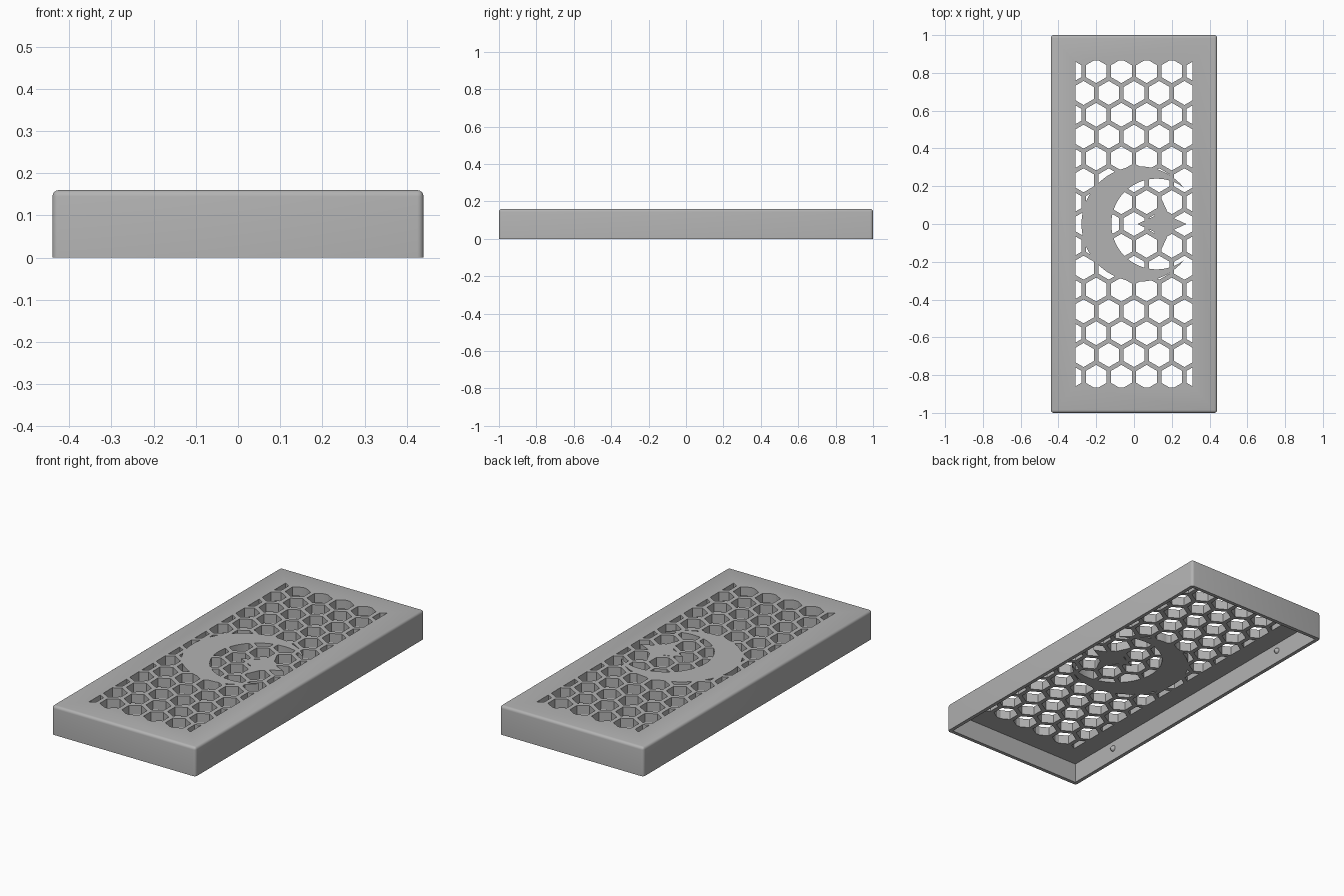
import bpy
import bmesh
from math import sin, cos, pi, acos, sqrt
from mathutils import Matrix

old = bpy.data.objects.get("Cube")
if old:
    bpy.data.objects.remove(old, do_unlink=True)

WIDTH, LENGTH, HEIGHT = 0.88, 2.0, 0.16
WALL, TOP = 0.02, 0.05
PITCH, HOLE_R = 0.1335, 0.0635

grey = bpy.data.materials.new("plain grey")
grey.use_nodes = True
grey.diffuse_color = (0.45, 0.45, 0.45, 1)
grey.node_tree.nodes["Principled BSDF"].inputs["Base Color"].default_value = grey.diffuse_color


def make_object(name, bm):
    bmesh.ops.recalc_face_normals(bm, faces=bm.faces)
    mesh = bpy.data.meshes.new(name)
    bm.to_mesh(mesh)
    bm.free()
    mesh.materials.append(grey)
    obj = bpy.data.objects.new(name, mesh)
    bpy.context.collection.objects.link(obj)
    return obj


def add_prism(bm, outline, low, high):
    face = bm.faces.new([bm.verts.new((x, y, low)) for x, y in outline])
    top = bmesh.ops.extrude_face_region(bm, geom=[face])["geom"]
    verts = [v for v in top if isinstance(v, bmesh.types.BMVert)]
    bmesh.ops.translate(bm, verts=verts, vec=(0, 0, high - low))


def prism(name, outline, low, high):
    bm = bmesh.new()
    add_prism(bm, outline, low, high)
    return make_object(name, bm)


def rectangle(hx, hy):
    return [(-hx, -hy), (hx, -hy), (hx, hy), (-hx, hy)]


def arc(cx, r, start, end, n):
    return [(cx + r * cos(start + (end - start) * i / n),
             r * sin(start + (end - start) * i / n)) for i in range(n + 1)]


def combine(target, cutter, operation):
    """Apply a boolean, then discard the cutter."""
    mod = target.modifiers.new("cut", "BOOLEAN")
    mod.solver, mod.operation, mod.object = "EXACT", operation, cutter
    graph = bpy.context.evaluated_depsgraph_get()
    result = bpy.data.meshes.new_from_object(target.evaluated_get(graph))
    target.modifiers.clear()
    target.data = result
    bpy.data.objects.remove(cutter, do_unlink=True)


# Cover: rounded box, sharp along the open rim
bm = bmesh.new()
add_prism(bm, rectangle(WIDTH / 2, LENGTH / 2), 0, HEIGHT)
edges = [e for e in bm.edges if max(v.co.z for v in e.verts) > 0.01]
bmesh.ops.bevel(bm, geom=edges, offset=0.015, segments=4, profile=0.5, affect="EDGES")
cover = make_object("grille_cover", bm)
combine(cover, prism("cavity", rectangle(WIDTH / 2 - WALL, LENGTH / 2 - WALL),
                     -0.1, HEIGHT - TOP), "DIFFERENCE")

# Honeycomb holes, trimmed to the grille window
bm = bmesh.new()
for row in range(-7, 8):
    for col in range(-3, 4):
        cx = (col + 0.5 * (row % 2)) * PITCH
        cy = row * PITCH * sqrt(3) / 2
        if abs(cx) < 0.36:
            add_prism(bm, [(cx + HOLE_R * sin(k * pi / 3), cy + HOLE_R * cos(k * pi / 3))
                           for k in range(6)], 0.05, 0.25)
holes = make_object("hole_cutter", bm)
combine(holes, prism("window", rectangle(0.31, 0.866), 0.03, 0.27), "INTERSECT")

# Crescent kept solid
c1, r1, c2, r2 = 0.027, 0.305, 0.12, 0.24
tip = (r1**2 - r2**2 + (c2 - c1)**2) / (2 * (c2 - c1))
a1 = acos(tip / r1)
a2 = acos((tip - c2 + c1) / r2)
crescent = arc(c1, r1, a1, 2 * pi - a1, 64) + arc(c2, r2, 2 * pi - a2, a2, 64)[1:-1]
combine(holes, prism("crescent", crescent, 0.02, 0.28), "DIFFERENCE")

# Star kept solid
star = []
for k in range(8):
    r = 0.058 if k % 2 else 0.13
    star.append((0.147 + r * cos(k * pi / 4), r * sin(k * pi / 4)))
combine(holes, prism("star", star, 0.01, 0.29), "DIFFERENCE")

combine(cover, holes, "DIFFERENCE")

# Snap nubs inside the long walls
bm = bmesh.new()
for sx in (-1, 1):
    for sy in (-1, 1):
        place = Matrix.Translation((sx * (WIDTH / 2 - WALL), sy * 0.67, 0.067))
        bmesh.ops.create_uvsphere(bm, u_segments=16, v_segments=10, radius=0.016, matrix=place)
nubs = make_object("snap_nubs", bm)

bpy.ops.object.select_all(action="DESELECT")
for obj in (cover, nubs):
    obj.select_set(True)
    bpy.context.view_layer.objects.active = obj
bpy.ops.object.shade_smooth_by_angle(angle=pi / 6)
